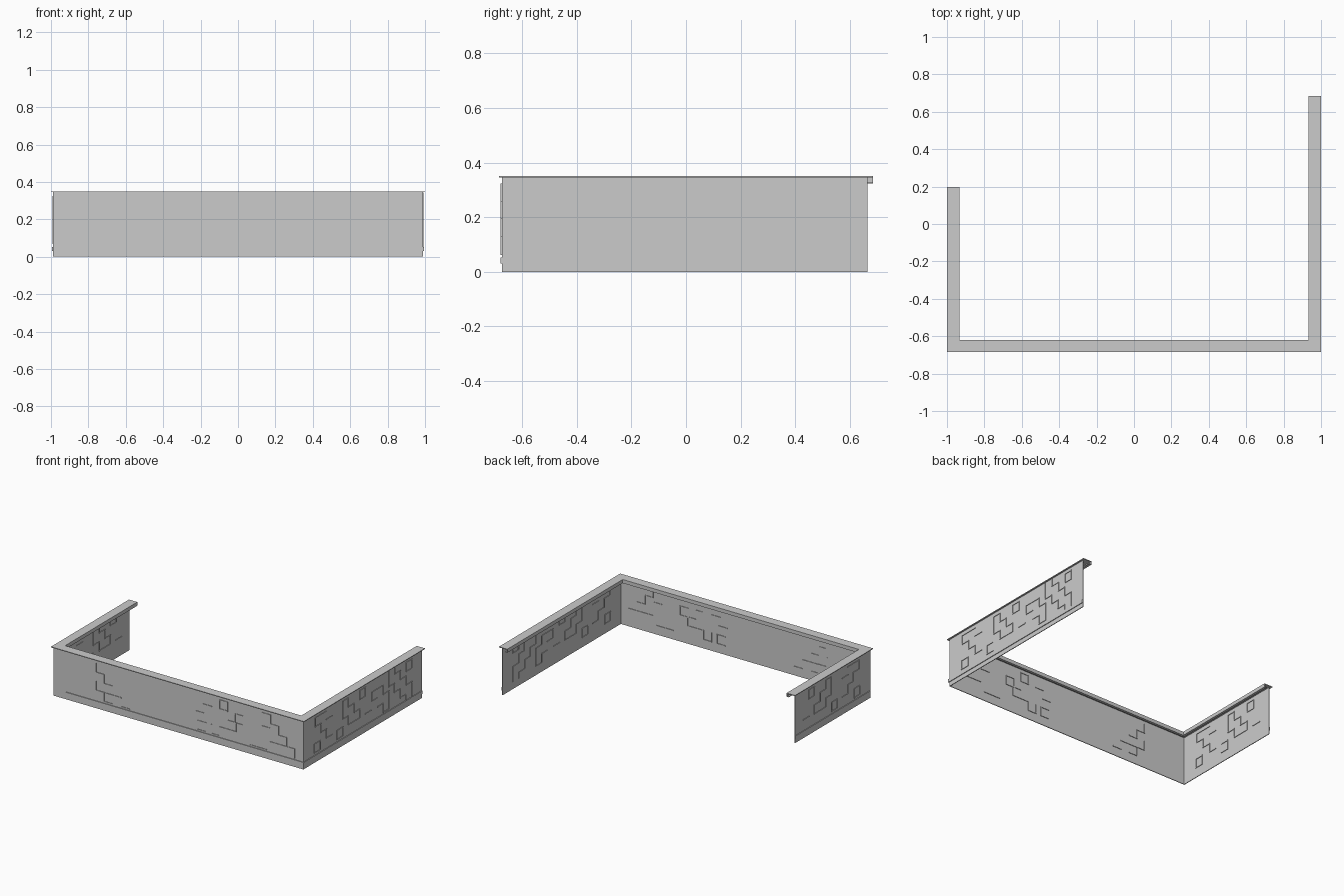
import bpy, bmesh
from mathutils import Vector, Matrix

if "Cube" in bpy.data.objects:
    bpy.data.objects.remove(bpy.data.objects["Cube"])

Z = 0.35          # overall height
X, YF, YR, YL = 1.0, -0.685, 0.685, 0.197


def finish(bm, name):
    bmesh.ops.recalc_face_normals(bm, faces=bm.faces[:])
    me = bpy.data.meshes.new(name)
    bm.to_mesh(me)
    bm.free()
    ob = bpy.data.objects.new(name, me)
    bpy.context.collection.objects.link(ob)
    return ob


def sweep(name, path, profile):
    """Mitred sweep; profile points are (inset to the left of the path, height)."""
    pts = [Vector(p) for p in path]
    bm = bmesh.new()
    rings = []
    for i, p in enumerate(pts):
        dirs = []
        if i:
            dirs.append((p - pts[i - 1]).normalized())
        if i < len(pts) - 1:
            dirs.append((pts[i + 1] - p).normalized())
        off = sum((Vector((-d.y, d.x)) for d in dirs), Vector((0, 0)))
        off /= (off.length_squared / len(dirs))
        rings.append([bm.verts.new((p.x + off.x * a, p.y + off.y * a, z))
                      for a, z in profile])
    n = len(profile)
    for r, s in zip(rings, rings[1:]):
        for k in range(n):
            bm.faces.new((r[k], r[(k + 1) % n], s[(k + 1) % n], s[k]))
    bm.faces.new(rings[0])
    bm.faces.new(rings[-1])
    return finish(bm, name)


def strips(name, lines, place):
    """Thin bars along polylines; place maps (u, z) to centre and axis."""
    w, depth = 0.005, 0.013
    bm = bmesh.new()
    for line in lines:
        for (u0, z0), (u1, z1) in zip(line, line[1:]):
            c, along_x = place((u0 + u1) / 2, (z0 + z1) / 2)
            du, dz = abs(u1 - u0) + w, abs(z1 - z0) + w
            size = (du, depth, dz) if along_x else (depth, du, dz)
            bmesh.ops.create_cube(bm, size=1, matrix=Matrix.Translation(c)
                                  @ Matrix.Diagonal((*size, 1)))
    return finish(bm, name)


def square(u, z, s=0.064):
    return [(u, z), (u + s, z), (u + s, z + s), (u, z + s), (u, z)]


def stair(u, z, moves, s=0.064):
    """Polyline from a string of grid steps: l, r, u, d."""
    d = {'l': (-s, 0), 'r': (s, 0), 'u': (0, s), 'd': (0, -s)}
    out = [(u, z)]
    for m in moves:
        u, z = u + d[m][0], z + d[m][1]
        out.append((u, z))
    return out


# thin sheet wall
wall_path = [(-X, 0.18), (-X, YF), (X, YF), (X, 0.665)]
sweep("wall_sheet", wall_path,
      [(0.011, 0), (0.011, Z - 0.004), (0.016, Z - 0.004), (0.016, 0)])

# flat cap with a folded inner lip
sweep("cap", [(-X, YL), (-X, YF), (X, YF), (X, YR)],
      [(0, Z), (0.066, Z), (0.066, 0.324), (0.048, 0.324), (0.048, 0.328),
       (0.062, 0.328), (0.062, Z - 0.005), (0, Z - 0.005)])

# raised strip near the foot
foot = [(0.006, 0.03), (0.006, 0.053), (0.012, 0.053), (0.012, 0.03)]
sweep("foot_strip", [(-0.89, YF), (X, YF), (X, 0.665)], foot)
sweep("foot_strip_left", [(-X, 0.18), (-X, YF + 0.02)], foot)

# stepped pattern on the right side
shared = [
    stair(-0.415, 0.318, "llddrdrdr"[0:3] + "rdrdr"),
    stair(-0.415, 0.26, "r"),
    square(-0.55, 0.07), square(-0.295, 0.07),
    stair(-0.165, 0.318, "lddrdrrulul") + [(-0.165, 0.318)],
    square(-0.037, 0.257),
    stair(0.025, 0.131, "r"),
]
right_only = [
    stair(0.163, 0.193, "lurrdrddlul"),
    [(0.29, Z - 0.01), (0.29, 0.223)] + stair(0.354, 0.223, "drdrd")[:-1] + [(0.485, 0.053)],
    [(0.358, Z - 0.01), (0.358, 0.289)] + stair(0.422, 0.289, "drdr") + [(0.55, 0.053)],
    square(0.487, 0.257),
]
strips("right_pattern", shared + right_only,
       lambda u, z: (Vector((X - 0.0135, u, z)), False))
strips("left_pattern", shared,
       lambda u, z: (Vector((-X + 0.0135, u, z)), False))

# stepped pattern on the front
front = [
    stair(-0.65, 0.321, "drdr"), stair(-0.65, 0.193, "drdr"),
    stair(-0.58, 0.128, "rr"), stair(-0.45, 0.064, "r"),
    stair(0.158, 0.064, "rul"), stair(0.265, 0.128, "drurrul"),
    stair(0.142, 0.193, "r"), stair(0.2, 0.257, "r"),
    square(0.327, 0.257), square(0.45, 0.19),
    stair(0.66, 0.225, "r"), stair(0.665, 0.32, "rdrdrdrdr"[:8]),
    stair(0.57, 0.064, "rr"), stair(0.73, 0.128, "rr"),
    stair(0.92, 0.128, "d"),
]
strips("front_pattern", front,
       lambda u, z: (Vector((u, YF + 0.0135, z)), True))
